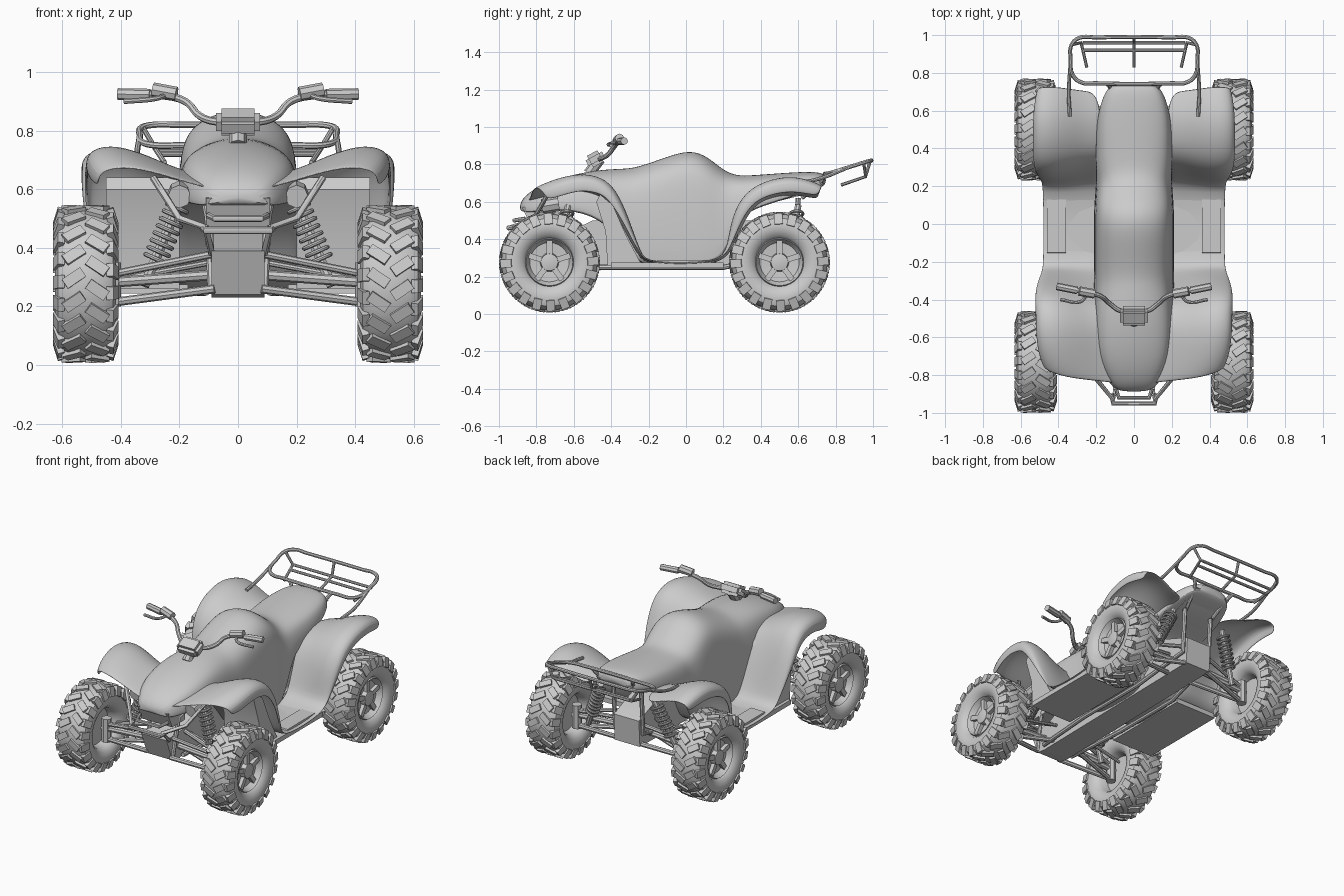
import bpy, bmesh, math
from mathutils import Matrix, Vector

cube = bpy.data.objects.get("Cube")
if cube:
    bpy.data.objects.remove(cube)

grey = bpy.data.materials.new("plain_grey")
grey.use_nodes = True
grey.diffuse_color = (0.6, 0.6, 0.6, 1)
grey.node_tree.nodes["Principled BSDF"].inputs["Base Color"].default_value = (0.6, 0.6, 0.6, 1)


def finish(name, bm, angle=40, subdiv=0, thick=0, mirror=False):
    """Turn a bmesh into a shaded object with its modifiers."""
    bmesh.ops.recalc_face_normals(bm, faces=bm.faces)
    mesh = bpy.data.meshes.new(name)
    bm.to_mesh(mesh)
    bm.free()
    mesh.materials.append(grey)
    ob = bpy.data.objects.new(name, mesh)
    bpy.context.collection.objects.link(ob)
    if mirror:
        ob.modifiers.new("Mirror", 'MIRROR')
    if thick:
        ob.modifiers.new("Solidify", 'SOLIDIFY').thickness = thick
    if subdiv:
        s = ob.modifiers.new("Subdivision", 'SUBSURF')
        s.levels = s.render_levels = subdiv
    bpy.ops.object.select_all(action='DESELECT')
    ob.select_set(True)
    bpy.context.view_layer.objects.active = ob
    bpy.ops.object.shade_smooth_by_angle(angle=math.radians(angle))
    return ob


def loft(rows, closed=False):
    """Skin a grid of points; closed rows get end caps."""
    bm = bmesh.new()
    grid = [[bm.verts.new(p) for p in row] for row in rows]
    n = len(grid[0])
    for a, b in zip(grid, grid[1:]):
        for i in range(n if closed else n - 1):
            j = (i + 1) % n
            bm.faces.new((a[i], a[j], b[j], b[i]))
    if closed:
        bm.faces.new(grid[0])
        bm.faces.new(grid[-1])
    return bm


def prism(name, outline, x0, x1, mirror=False):
    """Extrude a side outline of (y, z) points across x."""
    rows = [[(x, y, z) for y, z in outline] for x in (x0, x1)]
    return finish(name, loft(rows, True), mirror=mirror)


def tube(name, pts, r, mirror=True, cyclic=False, smooth=True):
    """Sweep a round bar through the points."""
    cu = bpy.data.curves.new(name, 'CURVE')
    cu.dimensions = '3D'
    cu.bevel_depth, cu.bevel_resolution, cu.use_fill_caps = r, 2, True
    cu.resolution_u = 5
    sp = cu.splines.new('BEZIER')
    sp.bezier_points.add(len(pts) - 1)
    for bp, p in zip(sp.bezier_points, pts):
        bp.co = p
        bp.handle_left_type = bp.handle_right_type = 'AUTO' if smooth else 'VECTOR'
    sp.use_cyclic_u = cyclic
    tmp = bpy.data.objects.new(name + "_path", cu)
    bpy.context.collection.objects.link(tmp)
    mesh = bpy.data.meshes.new_from_object(tmp.evaluated_get(bpy.context.evaluated_depsgraph_get()))
    bpy.data.objects.remove(tmp)
    bm = bmesh.new()
    bm.from_mesh(mesh)
    bpy.data.meshes.remove(mesh)
    return finish(name, bm, mirror=mirror)


def add_box(bm, size, m):
    bmesh.ops.create_cube(bm, size=1, matrix=m @ Matrix.Diagonal((*size, 1)))


def add_spin(bm, profile, n):
    """Revolve (x, radius) points about the x axis."""
    rings = [[bm.verts.new((x, r * math.cos(k * math.tau / n), r * math.sin(k * math.tau / n)))
              for k in range(n)] for x, r in profile]
    for a, b in zip(rings, rings[1:]):
        for i in range(n):
            bm.faces.new((a[i], a[i - 1], b[i - 1], b[i]))
    bm.faces.new(rings[0])
    bm.faces.new(rings[-1])


# Seat, tank and nose: y, top, half width, bottom
stations = [(-.89, .595, .08, .55), (-.84, .66, .13, .54), (-.7, .725, .19, .56), (-.5, .775, .2, .54),
            (-.34, .785, .2, .4), (-.27, .79, .2, .27), (-.14, .835, .2, .25), (0, .885, .2, .25),
            (.1, .865, .2, .25), (.2, .775, .19, .28), (.27, .745, .19, .5), (.35, .745, .19, .56),
            (.55, .76, .19, .62), (.7, .765, .15, .67), (.75, .745, .1, .69)]
rows = []
for y, top, w, low in stations:
    h = min(top - low, .38)
    half = [(0, top), (.55 * w, top - .07 * h), (.88 * w, top - .22 * h), (w, top - .45 * h),
            (1.06 * w, (top - .45 * h + low) / 2), (1.06 * w, low), (.95 * w, low)]
    rows.append([(x, y, z) for x, z in half] + [(-x, y, z) for x, z in half[:0:-1]])
finish("seat_and_body", loft(rows, True), subdiv=2)

# Fenders and footwell as one sheet: y, z, inner x, outer x, crown, forward sweep of the inner edge
path = [(-.785, .68, .02, .48, .85, .12), (-.7, .725, .06, .51, 1, .06), (-.57, .76, .1, .52, 1, 0),
        (-.45, .74, .14, .52, 1, 0), (-.37, .67, .17, .525, .7, 0), (-.305, .52, .18, .52, .4, 0),
        (-.24, .32, .19, .485, .1, 0), (-.2, .275, .19, .48, .1, 0), (.18, .275, .19, .48, .1, 0),
        (.22, .36, .19, .49, .2, 0), (.24, .52, .18, .525, .6, 0), (.31, .66, .17, .535, .8, 0),
        (.45, .73, .17, .535, .9, 0), (.6, .745, .17, .535, .9, 0), (.735, .69, .2, .515, .7, 0)]
across = [(0, -.11), (.25, -.085), (.5, -.035), (.75, 0), (.92, -.01), (1, -.04), (1, -.10)]
rows = []
for i, (y, z, xi, xo, crown, sweep) in enumerate(path):
    a, b = path[max(i - 1, 0)], path[min(i + 1, len(path) - 1)]
    t = Vector((b[0] - a[0], b[1] - a[1])).normalized()
    rows.append([(xi + (xo - xi) * f, y - t.y * d * crown - sweep * (1 - f), z + t.x * d * crown) for f, d in across])
finish("fenders_and_footwell", loft(rows), subdiv=2, thick=.012, mirror=True)

# Mud guards behind the front wheels and foot boards
prism("front_mud_guard", [(-.42, .26), (-.23, .25), (-.32, .42), (-.39, .58), (-.46, .64), (-.48, .6), (-.43, .44)],
      .2, .45, True)
prism("foot_board", [(-.4, .245), (.2, .245), (.2, .275), (-.4, .275)], .17, .47, True)
prism("foot_rest", [(-.16, .27), (.14, .27), (.13, .29), (-.15, .29)], .36, .46, True)

# Chassis and nose panels
prism("chassis", [(-.86, .39), (-.8, .24), (-.74, .23), (.6, .25), (.61, .42), (.4, .5), (-.5, .5), (-.7, .4)], -.09, .09)
prism("tail_block", [(.4, .58), (.6, .63), (.74, .7), (.4, .72)], -.13, .13)
prism("headlight_panel", [(-.875, .57), (-.83, .47), (-.7, .47), (-.7, .6)], -.11, .11)
tube("side_lamp", [(.2, -.77, .575), (.2, -.68, .59)], .04)

# Front bumper and frame rails
tube("front_bumper", [(-.12, -.9, .47), (-.11, -.95, .46), (.11, -.95, .46), (.12, -.9, .47)], .013, False, smooth=False)
tube("bumper_upper", [(-.1, -.86, .51), (-.08, -.92, .5), (.08, -.92, .5), (.1, -.86, .51)], .011, False, smooth=False)
tube("nose_strut", [(.09, -.83, .38), (.11, -.93, .47), (.2, -.82, .5), (.29, -.74, .64)], .012, smooth=False)
tube("frame_rail", [(.09, -.8, .25), (.1, -.75, .5), (.12, -.5, .6)], .014, smooth=False)
tube("lower_rail", [(.11, -.72, .25), (.14, -.3, .25), (.14, .2, .25), (.1, .58, .33), (.1, .6, .62)], .014, smooth=False)

# Suspension arms, axles, shocks
for name, y in (("front", -.73), ("rear", .5)):
    for dy in (-.08, .08):
        tube(name + "_lower_arm", [(.08, y + dy, .26), (.42, y, .215)], .015)
        tube(name + "_upper_arm", [(.08, y + dy * .8, .38), (.43, y, .31)], .013)
    tube(name + "_drive_shaft", [(.05, y, .31), (.46, y, .28)], .018)
    tube(name + "_knuckle", [(.43, y, .2), (.43, y, .35)], .03)
    lo, hi = Vector((.32, y + .04, .27)), Vector((.19, y + .1, .58))
    tube(name + "_shock_rod", [lo, hi], .018)
    for k in range(8):
        c = lo.lerp(hi, .3 + k * .08)
        ring = [c + Vector((.034 * math.cos(a), .034 * math.sin(a), .015 * math.cos(a)))
                for a in (0, math.pi / 2, math.pi, math.pi * 1.5)]
        tube(name + "_shock_coil", ring, .008, cyclic=True)
tube("steering_rod", [(.04, -.62, .36), (.42, -.64, .29)], .01)

# Handlebar
tube("handlebar", [(0, -.46, .83), (.07, -.46, .83), (.13, -.42, .85), (.18, -.38, .9), (.26, -.36, .92), (.41, -.33, .925)], .013)
tube("grip", [(.3, -.352, .923), (.41, -.33, .925)], .02)
tube("brake_lever", [(.25, -.37, .92), (.28, -.41, .91), (.39, -.4, .9)], .009)
tube("lever_clamp", [(.21, -.37, .925), (.29, -.355, .94)], .025)
tube("steering_column", [(0, -.52, .75), (0, -.46, .83)], .03, False)
bm = bmesh.new()
add_box(bm, (.15, .1, .07), Matrix.Translation((0, -.485, .83)) @ Matrix.Rotation(.5, 4, 'X'))
bmesh.ops.bevel(bm, geom=bm.edges[:], offset=.018, segments=2, affect='EDGES')
finish("instrument_pod", bm)

# Rear rack
corners = [(.2, .745, .75), (.28, .75, .75), (.325, .79, .76), (.335, .87, .785), (.33, .95, .81),
           (.29, .985, .82), (.2, .988, .82)]
loop = corners + [(-x, y, z) for x, y, z in reversed(corners)]
tube("rack_loop", loop, .011, False, True)
tube("rack_support", [(.34, .57, .7), (.345, .7, .72), (.335, .87, .785)], .01)
tube("rack_side_drop", [(.325, .95, .81), (.28, .96, .735), (.25, .83, .69)], .009, smooth=False)
for y, z in ((.92, .72), (.96, .735)):
    tube("rack_cross_bar", [(-.27, y, z), (.27, y, z)], .009, False)
tube("rack_centre_bar", [(0, .985, .82), (0, .96, .735), (0, .83, .69)], .009, False, smooth=False)
tube("rack_stay", [(.1, .62, .62), (.13, .73, .72), (.15, .745, .75)], .011)

# Wheels: knobbly tyre plus rim, shared by all four corners
bm = bmesh.new()
side = [(.065, .125), (.09, .145), (.102, .175), (.104, .205), (.094, .235), (.06, .257)]
add_spin(bm, [(.04, .115)] + side + [(-x, r) for x, r in reversed(side)] + [(-.02, .115)], 40)
lugs = 20
for k in range(lugs):
    for s in (-1, 1):
        turn = Matrix.Rotation((k + .25 * s) * math.tau / lugs, 4, 'X')
        add_box(bm, (.075, .038, .03), turn @ Matrix.Translation((.04 * s, 0, .253)) @ Matrix.Rotation(.6 * s, 4, 'Z'))
        add_box(bm, (.024, .045, .06), turn @ Matrix.Translation((.092 * s, .012, .23)) @ Matrix.Rotation(-.3 * s, 4, 'Y'))
tyre = finish("wheel_tyre", bm, angle=35)
bm = bmesh.new()
add_spin(bm, [(.03, .118), (.07, .13), (.08, .125), (.045, .105), (.04, .05), (.07, .045), (.075, .02)], 28)
for k in range(5):
    add_box(bm, (.03, .03, .08), Matrix.Rotation(k * math.tau / 5, 4, 'X') @ Matrix.Translation((.05, 0, .075)))
rim = finish("wheel_rim", bm)
for part in (tyre, rim):
    for i, (x, y) in enumerate([(.52, -.73), (-.52, -.73), (.52, .5), (-.52, .5)]):
        ob = part if i == 0 else part.copy()
        if i:
            bpy.context.collection.objects.link(ob)
        ob.location = (x, y, .277)
        ob.rotation_euler.z = math.pi if x < 0 else 0
